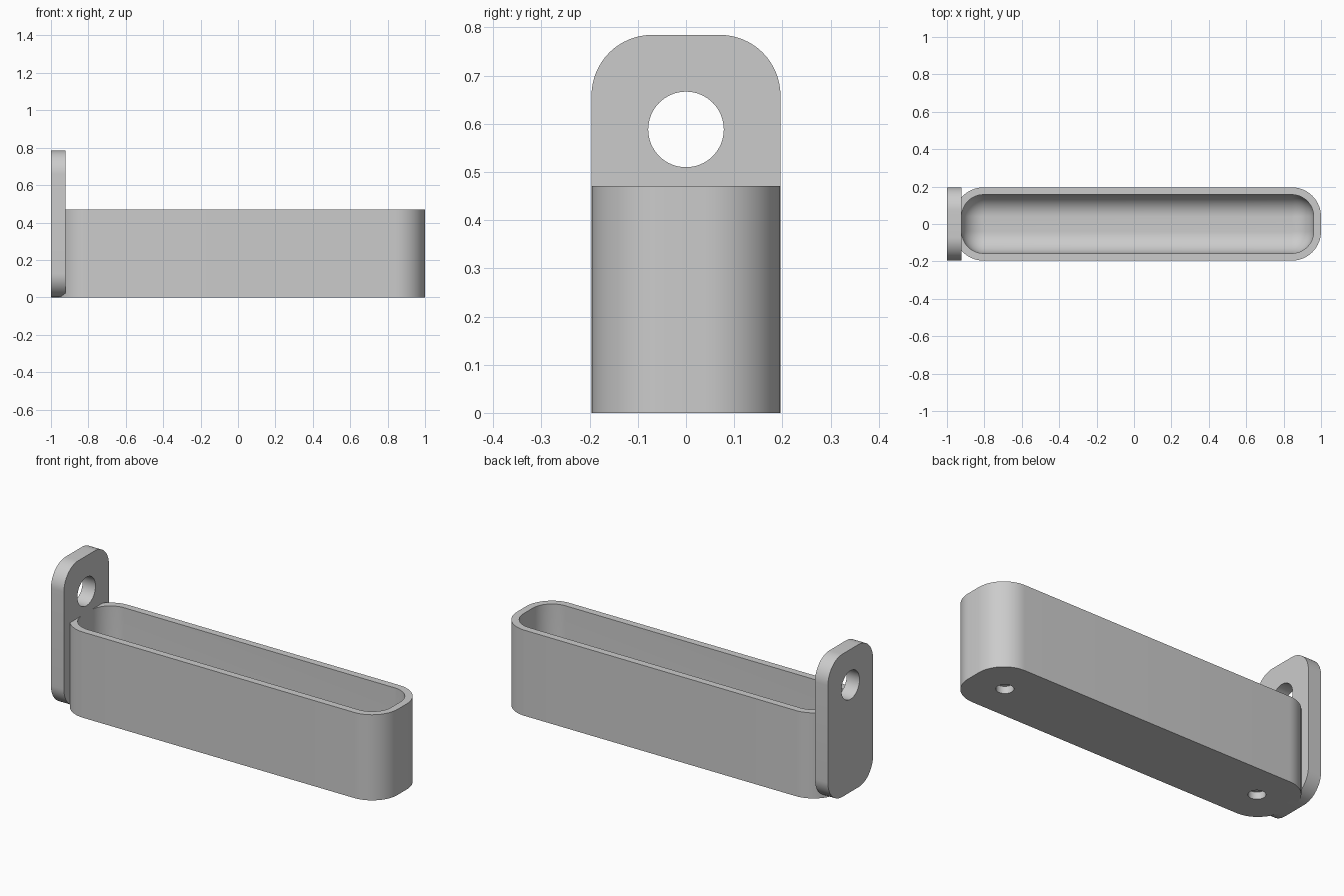
import bpy, bmesh, math
from mathutils import Vector

if "Cube" in bpy.data.objects:
    bpy.data.objects.remove(bpy.data.objects["Cube"])

U = 2 / 51           # one wall thickness
HALF_W = 5 * U       # half width of tray and tab
SEG = 16             # steps per rounded corner

grey = bpy.data.materials.new("light grey")
grey.use_nodes = True
grey.diffuse_color = (0.6, 0.6, 0.6, 1)
grey.node_tree.nodes["Principled BSDF"].inputs["Base Color"].default_value = (0.6, 0.6, 0.6, 1)


def rounded_rect(cx, cy, hx, hy, r):
    """Counter-clockwise outline of a rectangle with rounded corners."""
    pts = []
    for k, (sx, sy) in enumerate([(1, 1), (-1, 1), (-1, -1), (1, -1)]):
        for i in range(SEG + 1):
            a = math.pi / 2 * (k + i / SEG)
            pts.append((cx + sx * (hx - r) + r * math.cos(a),
                        cy + sy * (hy - r) + r * math.sin(a)))
    return pts


def loft(name, rings):
    """Skin a list of point rings and cap both ends."""
    bm = bmesh.new()
    loops = [[bm.verts.new(p) for p in ring] for ring in rings]
    for a, b in zip(loops, loops[1:]):
        for i in range(len(a)):
            j = (i + 1) % len(a)
            bm.faces.new((a[i], a[j], b[j], b[i]))
    bm.faces.new(reversed(loops[0]))
    bm.faces.new(loops[-1])
    bmesh.ops.remove_doubles(bm, verts=bm.verts, dist=1e-5)
    bmesh.ops.recalc_face_normals(bm, faces=bm.faces)
    mesh = bpy.data.meshes.new(name)
    bm.to_mesh(mesh)
    bm.free()
    mesh.materials.append(grey)
    ob = bpy.data.objects.new(name, mesh)
    bpy.context.collection.objects.link(ob)
    return ob


def drill(ob, center, radius, depth, axis):
    """Cut a round hole, centred on a point, along an axis."""
    bpy.ops.mesh.primitive_cylinder_add(
        vertices=64, radius=radius, depth=depth, location=center,
        rotation=Vector(axis).to_track_quat("Z", "Y").to_euler())
    cutter = bpy.context.object
    cutter.data.materials.append(grey)
    mod = ob.modifiers.new("hole", "BOOLEAN")
    mod.operation, mod.solver, mod.object = "DIFFERENCE", "EXACT", cutter
    bpy.context.view_layer.objects.active = ob
    bpy.ops.object.modifier_apply(modifier=mod.name)
    bpy.data.objects.remove(cutter)


def smooth(ob):
    bpy.ops.object.select_all(action="DESELECT")
    ob.select_set(True)
    bpy.context.view_layer.objects.active = ob
    bpy.ops.object.shade_smooth_by_angle(angle=math.radians(30))


# Tray: straight outer wall, pocket with a rounded floor edge
height, half_l, mid = 12 * U, 25 * U, 0.5 * U
fillet, floor = 3 * U, 2 * U


def tray_ring(inset, r, z):
    return [(x, y, z) for x, y in
            rounded_rect(mid, 0, half_l - inset, HALF_W - inset, r)]


rings = [tray_ring(0, 4 * U, 0), tray_ring(0, 4 * U, height), tray_ring(U, fillet, height)]
for i in range(SEG + 1):
    a = math.pi / 2 * i / SEG
    shrink = fillet * (1 - math.cos(a))
    rings.append(tray_ring(U + shrink, fillet - shrink,
                           floor + fillet * (1 - math.sin(a))))
tray = loft("tray", rings)

# Shallow round sockets under the tray
for side in (-1, 1):
    drill(tray, (mid + side * 20 * U, 0, 0), 1.1 * U, 2 * U, (0, 0, 1))
smooth(tray)

# Upright hanging tab with a round hole
outline = rounded_rect(0, 10 * U, HALF_W, 10 * U, 3.2 * U)
tab = loft("hanging_tab", [[(x, y, z) for y, z in outline] for x in (-1, -1 + 2 * U)])
drill(tab, (-1 + U, 0, 15 * U), 2 * U, 6 * U, (1, 0, 0))
smooth(tab)
